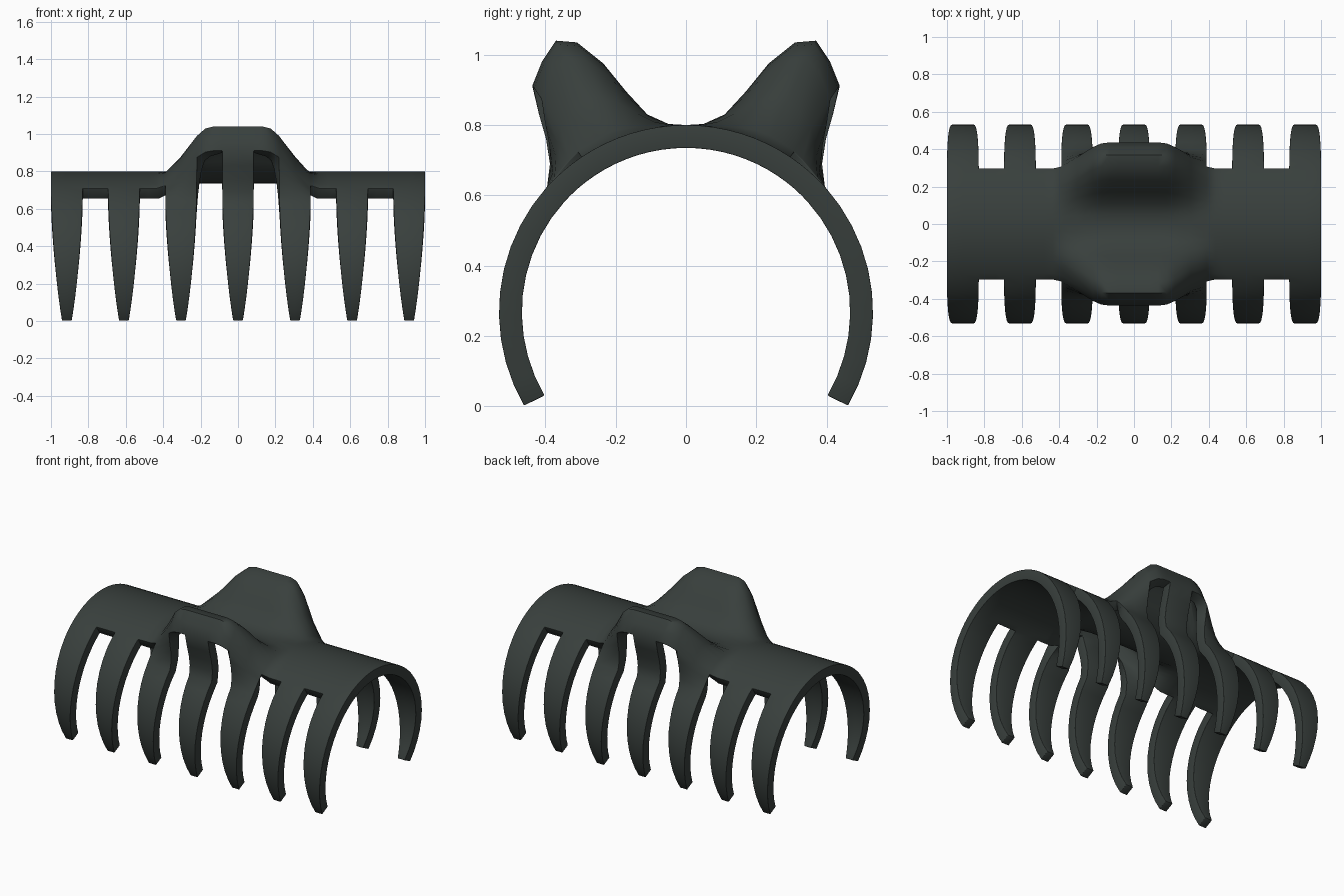
import bpy, bmesh
from math import sin, cos, radians

if "Cube" in bpy.data.objects:
    bpy.data.objects.remove(bpy.data.objects["Cube"])

R, CZ, THICK = 0.532, 0.268, 0.065      # outer radius, arc centre height, wall
EDGE, JOIN, TIP = 34, 48, 120           # plate edge, wing foot and tooth tip angles
HALF, PITCH = 0.085, 0.305              # tooth half width and spacing

# Side profile of the raised grip (y, z): plate rows, then the bent tooth roots
WING = [(0, .80), (.05, .803), (.11, .83), (.17, .895), (.235, .975), (.31, 1.035),
        (.37, 1.04), (.41, .98), (.437, .91),
        (.418, .83), (.398, .76), (.387, .69), (.395, .625)]
PLATE_ROWS = 8

angles = [EDGE * i / PLATE_ROWS for i in range(PLATE_ROWS + 1)]
angles += [EDGE + (JOIN - EDGE) * i / 4 for i in range(1, 5)]
angles += [JOIN + (TIP - JOIN) * i / 10 for i in range(1, 11)]


def wing_weight(x):
    t = min(max((abs(x) - 0.14) / 0.30, 0), 1)
    return 1 - t * t * (3 - 2 * t)


def point(x, row):
    a = radians(angles[row])
    y, z = R * sin(a), CZ + R * cos(a)
    if row < len(WING):
        w = wing_weight(x)
        y += (WING[row][0] - y) * w
        z += (WING[row][1] - z) * w
    return x, y, z


bm = bmesh.new()


def skin(rows):
    for lower, upper in zip(rows, rows[1:]):
        for i in range(len(lower) - 1):
            bm.faces.new((lower[i], lower[i + 1], upper[i + 1], upper[i]))


# Plate columns: three per tooth, two inside each gap
xs = []
for k in range(-3, 4):
    c = k * PITCH
    xs += [c - HALF, c, c + HALF]
    if k < 3:
        gap = PITCH - 2 * HALF
        xs += [c + HALF + gap / 3, c + HALF + 2 * gap / 3]

# Curved plate with the grip pushed up in the middle
plate = [[bm.verts.new(point(x, r)) for x in xs] for r in range(PLATE_ROWS + 1)]
skin(plate)

# Seven tapering teeth hanging from the plate edge
for k in range(7):
    rows = [plate[-1][k * 5:k * 5 + 3]]
    for r in range(PLATE_ROWS + 1, len(angles)):
        s = (angles[r] - EDGE) / (TIP - EDGE)
        h = HALF - (HALF - 0.026) * s * s
        c = (k - 3) * PITCH
        rows.append([bm.verts.new(point(c + d * h, r)) for d in (-1, 0, 1)])
    skin(rows)

mesh = bpy.data.meshes.new("claw_clip")
bm.to_mesh(mesh)
bm.free()
clip = bpy.data.objects.new("claw_clip", mesh)
bpy.context.collection.objects.link(clip)

# Second half, wall thickness and softened edges
mirror = clip.modifiers.new("mirror", 'MIRROR')
mirror.use_axis = (False, True, False)
solid = clip.modifiers.new("wall", 'SOLIDIFY')
solid.thickness = THICK
solid.offset = -1
solid.use_even_offset = True
bevel = clip.modifiers.new("soft_edges", 'BEVEL')
bevel.width = 0.016
bevel.segments = 3
bevel.limit_method = 'ANGLE'
bevel.angle_limit = radians(70)

# Dark plastic
mat = bpy.data.materials.new("dark_plastic")
mat.diffuse_color = (0.04, 0.05, 0.046, 1)
mat.use_nodes = True
mat.node_tree.nodes["Principled BSDF"].inputs["Base Color"].default_value = mat.diffuse_color
mesh.materials.append(mat)

bpy.context.view_layer.objects.active = clip
clip.select_set(True)
bpy.ops.object.shade_smooth_by_angle(angle=radians(50))
